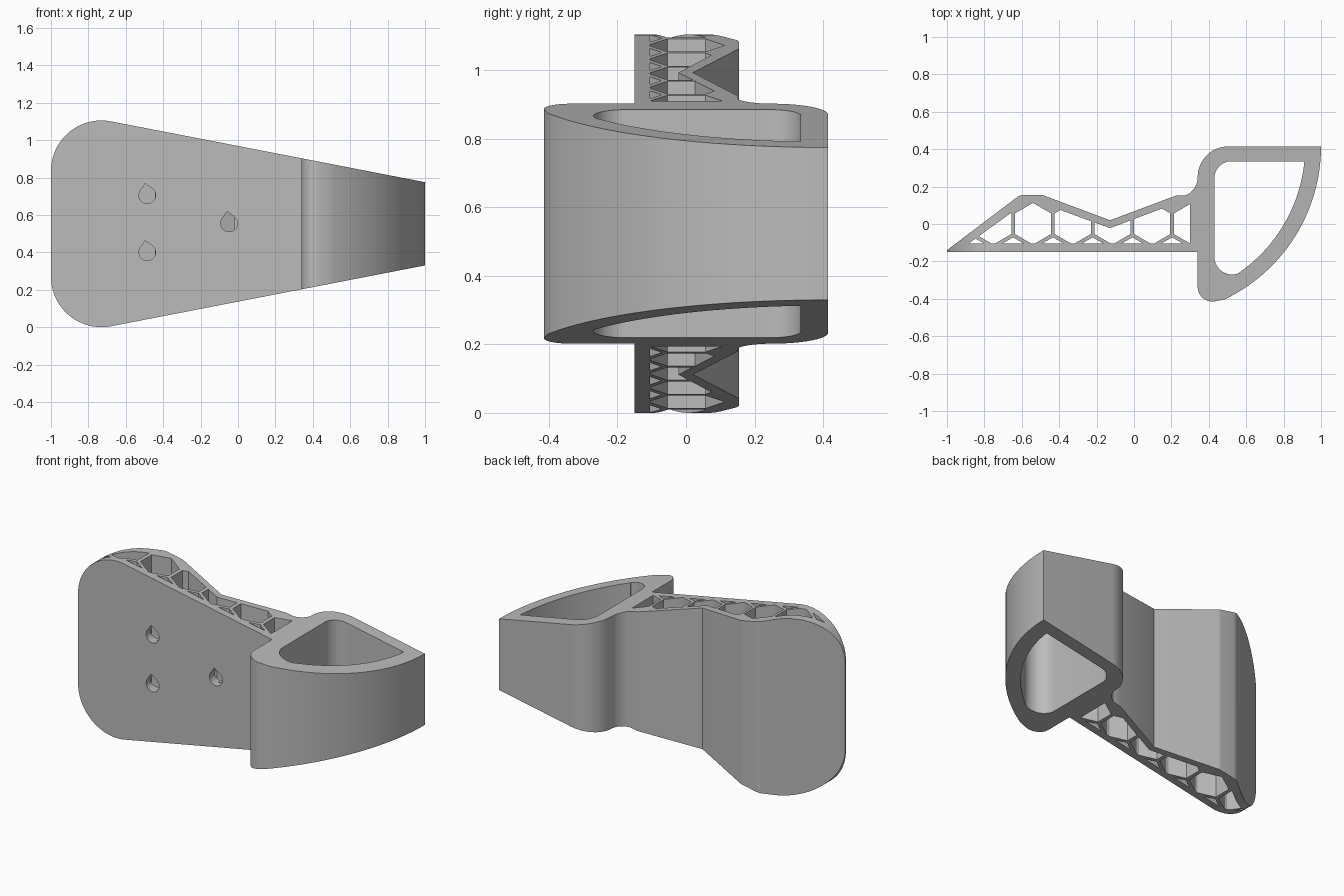
import bpy, bmesh
from math import sin, cos, radians, sqrt

cube = bpy.data.objects.get("Cube")
if cube:
    bpy.data.objects.remove(cube, do_unlink=True)

grey = bpy.data.materials.new("light grey plastic")
grey.use_nodes = True
grey.diffuse_color = (0.5, 0.5, 0.5, 1)
grey.node_tree.nodes["Principled BSDF"].inputs["Base Color"].default_value = (0.5, 0.5, 0.5, 1)


def arc(cx, cy, r, start, end, n=12):
    """Points along a circular arc, angles in degrees."""
    angles = [radians(start + (end - start) * i / n) for i in range(n + 1)]
    return [(cx + r * cos(a), cy + r * sin(a)) for a in angles]


def prism(name, outlines, low, high, axis="z"):
    """Extrude 2D outlines along z, or along y for outlines in the xz plane."""
    bm = bmesh.new()
    for outline in outlines:
        if axis == "z":
            corners = [(a, b, low) for a, b in outline]
            move = (0, 0, high - low)
        else:
            corners = [(a, low, b) for a, b in outline]
            move = (0, high - low, 0)
        face = bm.faces.new([bm.verts.new(c) for c in corners])
        new = bmesh.ops.extrude_face_region(bm, geom=[face])["geom"]
        verts = [g for g in new if isinstance(g, bmesh.types.BMVert)]
        bmesh.ops.translate(bm, verts=verts, vec=move)
    bmesh.ops.recalc_face_normals(bm, faces=bm.faces)
    mesh = bpy.data.meshes.new(name)
    bm.to_mesh(mesh)
    bm.free()
    mesh.materials.append(grey)
    obj = bpy.data.objects.new(name, mesh)
    bpy.context.collection.objects.link(obj)
    return obj


def combine(target, tool, operation):
    """Apply a boolean and discard the helper."""
    tool.hide_render = True
    mod = target.modifiers.new(operation.lower(), "BOOLEAN")
    mod.operation, mod.solver, mod.object = operation, "EXACT", tool
    bpy.context.view_layer.objects.active = target
    bpy.ops.object.modifier_apply(modifier=mod.name)
    bpy.data.objects.remove(tool, do_unlink=True)


LOW, HIGH = -0.1, 1.2

# Plan profile: wedge plate with a notched back, joined to the curved scoop
profile = [(-1, -0.15), (0.34, -0.15)]
profile += arc(0.42, -0.335, 0.08, 180, 290)
profile += arc(0.093, 0.415, 0.907, -64.5, 0, 32)
profile += arc(0.505, 0.25, 0.165, 90, 180)
profile += arc(0.235, 0.25, 0.105, 0, -68)[1:]
profile += [(0.225, 0.152), (-0.128, 0.02)]
profile += arc(-0.5, 0.095, 0.06, 70, 90, 4)
profile += arc(-0.59, 0.095, 0.06, 90, 126, 4)
profile += [(-1, -0.14)]
body = prism("bracket_body", [profile], LOW, HIGH)

# Side silhouette: tapered plate with large rounded corners
MID = 0.5525
lower = arc(-0.73, 0.27, 0.27, 180, 281, 24) + [(1, 0.33)]
upper = [(x, 2 * MID - z) for x, z in reversed(lower)]
combine(body, prism("silhouette", [lower + upper], -1, 1, "y"), "INTERSECT")

# Opening through the scoop
opening = arc(0.525, -0.175, 0.095, 180, 294)
opening += arc(0.093, 0.415, 0.822, -55, -5.6, 24)
opening += arc(0.52, 0.335 - 0.09, 0.09, 90, 180)
combine(body, prism("scoop_opening", [opening], LOW, HIGH), "DIFFERENCE")

# Honeycomb cells, trimmed to leave a wall around the plate
PITCH = 0.2125
SIDE = PITCH / sqrt(3)
cells = []
for row in range(2):
    for i in range(7):
        cx = -0.7525 + PITCH * (i - row * 0.5)
        cells.append(arc(cx, 0.0015 - row * 1.5 * SIDE, SIDE - 0.0115, 30, 330, 5))
honeycomb = prism("honeycomb", cells, LOW, HIGH)
core = [(-0.885, -0.105), (0.30, -0.105), (0.30, 0.115), (0.235, 0.115),
        (-0.128, -0.022), (-0.505, 0.115), (-0.581, 0.115)]
combine(honeycomb, prism("core", [core], LOW - 0.1, HIGH + 0.1), "INTERSECT")
combine(body, honeycomb, "DIFFERENCE")

# Teardrop screw holes through the front wall
holes = []
for x, z in [(-0.485, 0.705), (-0.485, 0.40), (-0.048, 0.555)]:
    holes.append(arc(x, z, 0.045, 146, 414, 20) + [(x - 0.011, z + 0.063)])
combine(body, prism("screw_holes", holes, -0.3, -0.03, "y"), "DIFFERENCE")

# Smooth the curved walls, keep the corners sharp
bpy.ops.object.select_all(action="DESELECT")
body.select_set(True)
bpy.context.view_layer.objects.active = body
bpy.ops.object.shade_smooth_by_angle(angle=radians(20))
